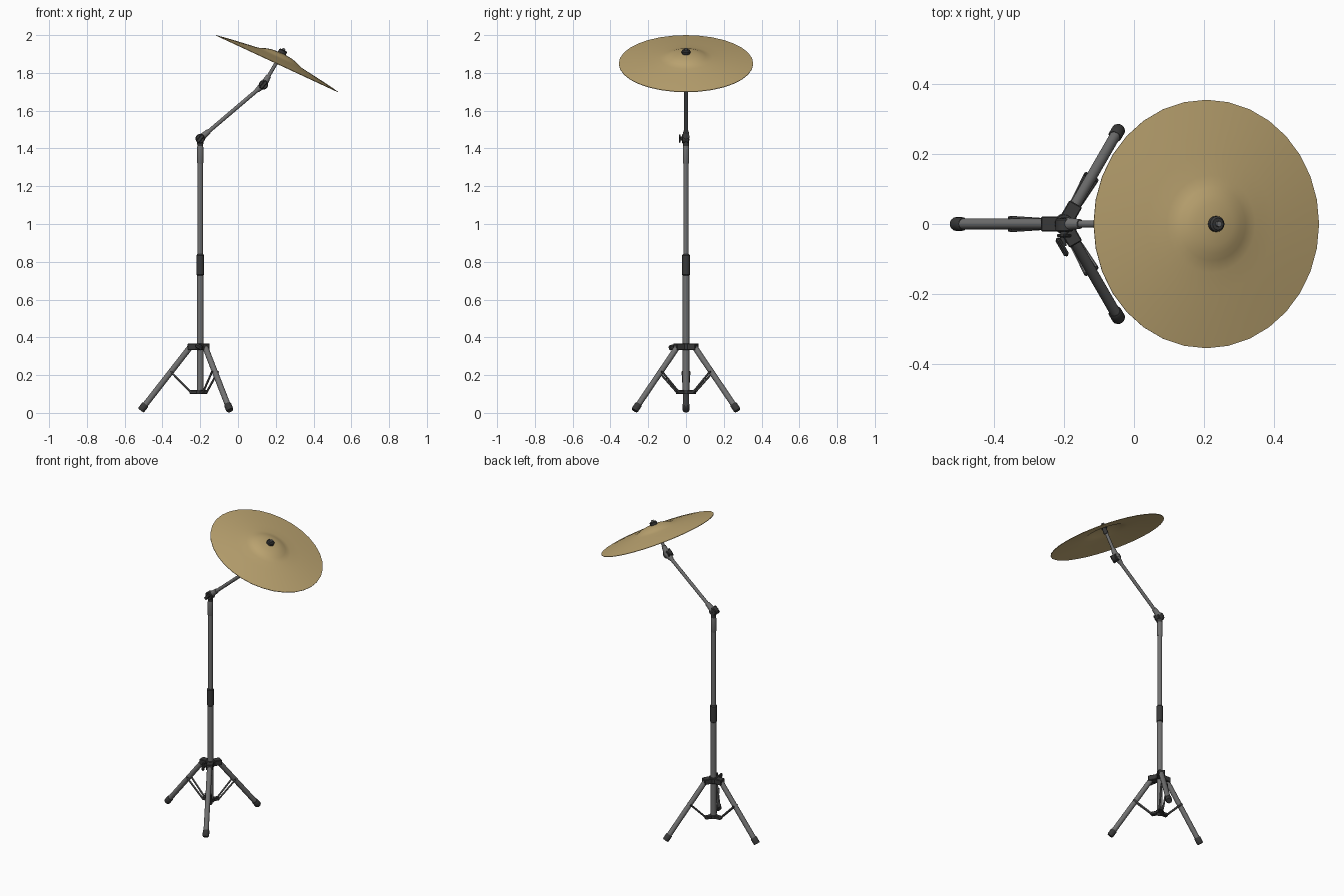
import bpy, bmesh, math
from mathutils import Vector, Matrix

if "Cube" in bpy.data.objects:
    bpy.data.objects.remove(bpy.data.objects["Cube"])


def material(name, rgb):
    m = bpy.data.materials.new(name)
    m.diffuse_color = (*rgb, 1)
    m.use_nodes = True
    m.node_tree.nodes["Principled BSDF"].inputs["Base Color"].default_value = m.diffuse_color
    return m


GOLD = material("brass", (0.52, 0.385, 0.17))
STEEL = material("grey steel", (0.165, 0.165, 0.165))
DARK = material("dark fitting", (0.04, 0.04, 0.04))


def finish(name, bm, mat, matrix):
    bmesh.ops.recalc_face_normals(bm, faces=bm.faces)
    bm.transform(matrix)
    me = bpy.data.meshes.new(name)
    bm.to_mesh(me)
    bm.free()
    me.materials.append(mat)
    ob = bpy.data.objects.new(name, me)
    bpy.context.collection.objects.link(ob)
    bpy.ops.object.select_all(action='DESELECT')
    ob.select_set(True)
    bpy.context.view_layer.objects.active = ob
    bpy.ops.object.shade_smooth_by_angle(angle=math.radians(35))
    return ob


def lathe(name, profile, origin, axis, mat, seg=16):
    """Spin (radius, height) points around an axis; radius 0 makes a pole."""
    bm = bmesh.new()
    rings = []
    for r, h in profile:
        if r == 0:
            rings.append([bm.verts.new((0, 0, h))])
        else:
            rings.append([bm.verts.new((r * math.cos(2 * math.pi * i / seg),
                                        r * math.sin(2 * math.pi * i / seg), h)) for i in range(seg)])
    for a, b in zip(rings, rings[1:]):
        for i in range(seg):
            j = (i + 1) % seg
            if len(a) == 1:
                bm.faces.new((a[0], b[i], b[j]))
            elif len(b) == 1:
                bm.faces.new((a[i], a[j], b[0]))
            else:
                bm.faces.new((a[i], a[j], b[j], b[i]))
    for ring in (rings[0], rings[-1]):
        if len(ring) > 1:
            bm.faces.new(ring)
    rot = Vector((0, 0, 1)).rotation_difference(Vector(axis)).to_matrix().to_4x4()
    return finish(name, bm, mat, Matrix.Translation(origin) @ rot)


def tube(name, a, b, r, mat, r2=None, seg=16):
    a, b = Vector(a), Vector(b)
    return lathe(name, [(r, 0), (r2 or r, (b - a).length)], a, b - a, mat, seg)


def box(name, center, size, mat, rot=None, bevel=0.003):
    bm = bmesh.new()
    bmesh.ops.create_cube(bm, size=1)
    bm.transform(Matrix.Diagonal((*size, 1)))
    bmesh.ops.bevel(bm, geom=bm.edges[:], offset=bevel, segments=1, affect='EDGES')
    return finish(name, bm, mat, Matrix.Translation(center) @ (rot or Matrix()))


X = -0.2  # pole position

# pole, height clamp and collars
tube("lower_pole", (X, 0, 0.1), (X, 0, 0.8), 0.0175, STEEL)
tube("upper_pole", (X, 0, 0.78), (X, 0, 1.405), 0.0145, STEEL)
lathe("height_clamp", [(0.017, 0), (0.0205, 0.004), (0.0205, 0.106), (0.016, 0.112)],
      (X, 0, 0.728), (0, 0, 1), DARK)
lathe("pole_top_sleeve", [(0.015, 0), (0.0165, 0.004), (0.0165, 0.085), (0.012, 0.11)],
      (X, 0, 1.32), (0, 0, 1), STEEL)
lathe("hub", [(0.026, 0), (0.03, 0.004), (0.03, 0.032), (0.026, 0.036)],
      (X, 0, 0.332), (0, 0, 1), DARK)
lathe("lower_collar", [(0.024, 0), (0.024, 0.02)], (X, 0, 0.1), (0, 0, 1), DARK)

# three legs with lugs, feet and paired braces
for n, deg in enumerate((180, 60, -60)):
    R = Matrix.Rotation(math.radians(deg), 4, 'Z')

    def P(r, side, z):
        return Matrix.Translation((X, 0, 0)) @ R @ Vector((r, side, z))

    top, end = P(0.05, 0, 0.352), P(0.315, 0, 0.0125)
    d = (end - top).normalized()
    tube(f"leg_{n}", top, end - d * 0.01, 0.0155, STEEL)
    lathe(f"foot_{n}", [(0.017, 0), (0.0195, 0.004), (0.0195, 0.036), (0.0165, 0.042)],
          end - d * 0.042, d, DARK)
    box(f"hub_lug_{n}", P(0.042, 0, 0.35), (0.05, 0.042, 0.034), DARK, R)
    box(f"collar_lug_{n}", P(0.036, 0, 0.11), (0.04, 0.026, 0.02), DARK, R)
    tube(f"brace_pin_{n}", P(0.155, -0.021, 0.217), P(0.155, 0.021, 0.217), 0.006, DARK, seg=10)
    for s in (-1, 1):
        tube(f"brace_{n}_{'left' if s > 0 else 'right'}", P(0.05, s * 0.011, 0.11),
             P(0.155, s * 0.018, 0.217), 0.0055, STEEL, seg=8)

# wing bolt on the hub
tube("hub_bolt", (X, -0.02, 0.35), (X - 0.004, -0.062, 0.35), 0.01, DARK, seg=12)
box("hub_wing", (X - 0.006, -0.066, 0.35), (0.058, 0.016, 0.026), DARK,
    Matrix.Rotation(math.radians(-60), 4, 'Z') @ Matrix.Rotation(math.radians(15), 4, 'Y'), 0.006)

# boom arm between two tilting joints
J1, J2 = Vector((X, 0, 1.452)), Vector((0.135, 0, 1.737))
C = Vector((0.2075, 0, 1.85))
N = Vector((0.421, 0, 0.907)).normalized()
arm = (J2 - J1).normalized()
up = (C + N * 0.06 - J2).normalized()
tube("boom_arm", J1, J2, 0.0105, STEEL)
tube("boom_socket", J1 + arm * 0.012, J1 + arm * 0.06, 0.0185, STEEL, 0.014)
tube("boom_end_socket", J2 - arm * 0.045, J2, 0.013, STEEL, 0.02)
tube("tilter_socket", J2, J2 + up * 0.055, 0.02, STEEL, 0.013)
tube("lower_joint_neck", (X, 0, 1.41), J1, 0.015, DARK, 0.018)
for name, J in (("lower", J1), ("upper", J2)):
    lathe(f"{name}_joint_disc", [(0.021, -0.016), (0.025, -0.012), (0.025, 0.018), (0.021, 0.022)],
          J, (0, -1, 0), DARK, 20)
    tube(f"{name}_joint_bolt", J, J + Vector((0, -0.036, 0)), 0.01, DARK, seg=12)
    box(f"{name}_joint_wing", J + Vector((0, -0.033, 0)), (0.05, 0.01, 0.02), DARK,
        Matrix.Rotation(math.radians(-50), 4, 'Y'), 0.004)

# cymbal rod, felt sleeve and nut
tube("cymbal_rod", J2, C + N * 0.06, 0.0095, STEEL, seg=12)
tube("cymbal_seat", C + N * 0.02, C + N * 0.053, 0.014, DARK)
tube("rod_tip", C + N * 0.05, C + N * 0.088, 0.008, STEEL, seg=12)
lathe("cymbal_nut", [(0.02, 0.056), (0.0225, 0.06), (0.0225, 0.074), (0.017, 0.079)],
      C, N, DARK)

# cymbal: shallow bow with a raised bell
top = [(0, 0.06), (0.03, 0.0585), (0.06, 0.055), (0.085, 0.049), (0.105, 0.041),
       (0.122, 0.035), (0.14, 0.0315), (0.2, 0.0235), (0.28, 0.0125), (0.356, 0.0)]
under = [(r * 0.999, h - 0.003) for r, h in reversed(top)]
lathe("cymbal", top + under, C, N, GOLD, 32)
